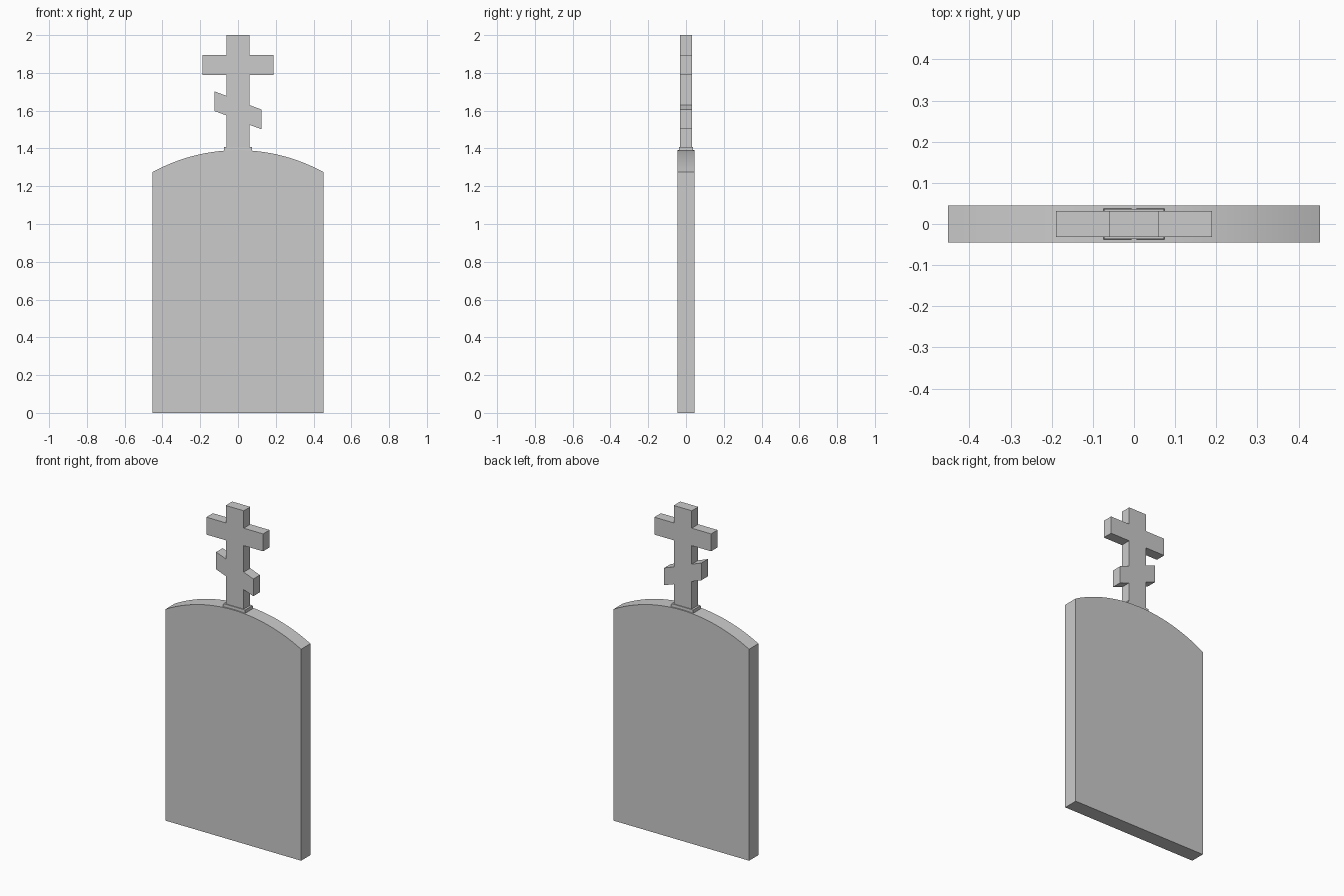
import bpy, bmesh, math

if "Cube" in bpy.data.objects:
    bpy.data.objects.remove(bpy.data.objects["Cube"])

def extrude_profile(name, pts, half_depth):
    """Closed x-z outline extruded symmetrically along y."""
    bm = bmesh.new()
    face = bm.faces.new([bm.verts.new((x, -half_depth, z)) for x, z in pts])
    ext = bmesh.ops.extrude_face_region(bm, geom=[face])
    moved = [v for v in ext["geom"] if isinstance(v, bmesh.types.BMVert)]
    bmesh.ops.translate(bm, verts=moved, vec=(0, 2 * half_depth, 0))
    bmesh.ops.recalc_face_normals(bm, faces=bm.faces)
    mesh = bpy.data.meshes.new(name)
    bm.to_mesh(mesh)
    bm.free()
    obj = bpy.data.objects.new(name, mesh)
    bpy.context.collection.objects.link(obj)
    return obj

# Headstone slab with a shallow arched top
W, SIDE_Z, APEX_Z = 0.452, 1.275, 1.391
rise = APEX_Z - SIDE_Z
radius = (W * W + rise * rise) / (2 * rise)
sweep = math.asin(W / radius)
SEGMENTS = 24
arc = []
for i in range(SEGMENTS + 1):
    a = sweep * (1 - 2 * i / SEGMENTS)
    arc.append((radius * math.sin(a), APEX_Z - radius + radius * math.cos(a)))
slab = extrude_profile("headstone_slab", [(-W, 0), (W, 0)] + arc, 0.0445)
bpy.context.view_layer.objects.active = slab
slab.select_set(True)
bpy.ops.object.shade_smooth_by_angle(angle=math.radians(20))

# Collar under the cross, tapering slightly upwards
collar = extrude_profile("cross_collar",
                         [(-0.075, 1.375), (0.075, 1.375), (0.075, 1.407), (-0.075, 1.407)], 0.038)
for v in collar.data.vertices:
    if v.co.z > 1.4:
        v.co.x *= 0.97
        v.co.y *= 0.95

# Cross in one outline: post, slanted lower bar, level upper bar
P, BAR, FOOT = 0.06, 0.189, 0.124
right = [(P, 1.395), (P, 1.525), (FOOT, 1.502), (FOOT, 1.606), (P, 1.63),
         (P, 1.79), (BAR, 1.79), (BAR, 1.895), (P, 1.895), (P, 2.0)]
left = [(-P, 2.0), (-P, 1.895), (-BAR, 1.895), (-BAR, 1.79), (-P, 1.79),
        (-P, 1.678), (-FOOT, 1.702), (-FOOT, 1.598), (-P, 1.574), (-P, 1.395)]
extrude_profile("cross", right + left, 0.031)
